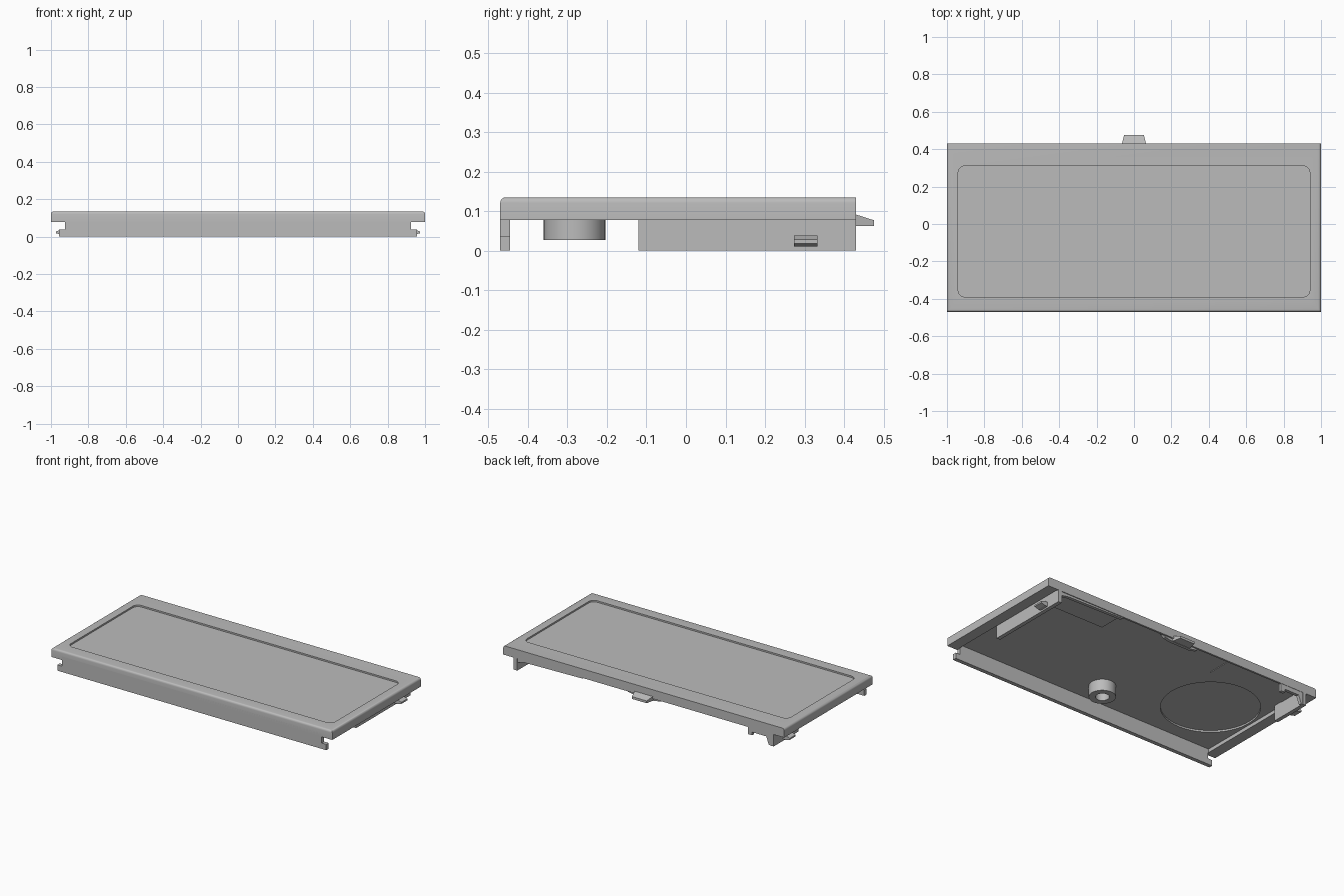
import bpy, bmesh
from math import radians, cos, sin, pi

if "Cube" in bpy.data.objects:
    bpy.data.objects.remove(bpy.data.objects["Cube"])

grey = bpy.data.materials.new("plain grey")
grey.use_nodes = True
grey.diffuse_color = (0.5, 0.5, 0.5, 1)
grey.node_tree.nodes["Principled BSDF"].inputs["Base Color"].default_value = (0.5, 0.5, 0.5, 1)

FLOOR, RIM, TOP = 0.1, 0.077, 0.135   # recess ceiling, rim underside, lid top
FRONT, BACK = -0.47, 0.43


def finish(bm, name):
    bmesh.ops.recalc_face_normals(bm, faces=bm.faces)
    mesh = bpy.data.meshes.new(name)
    bm.to_mesh(mesh)
    bm.free()
    obj = bpy.data.objects.new(name, mesh)
    mesh.materials.append(grey)
    bpy.context.collection.objects.link(obj)
    return obj


def extrude(bm, points, shift):
    face = bm.faces.new([bm.verts.new(p) for p in points])
    out = bmesh.ops.extrude_face_region(bm, geom=[face])
    verts = [g for g in out["geom"] if isinstance(g, bmesh.types.BMVert)]
    bmesh.ops.translate(bm, vec=shift, verts=verts)
    return verts


def prism(name, points, shift):
    bm = bmesh.new()
    extrude(bm, points, shift)
    return finish(bm, name)


def box(name, x0, x1, y0, y1, z0, z1):
    x0, x1 = sorted((x0, x1))
    pts = [(x0, y0, z0), (x1, y0, z0), (x1, y1, z0), (x0, y1, z0)]
    return prism(name, pts, (0, 0, z1 - z0))


def disc(name, x, y, r, z0, z1, n=64):
    pts = [(x + r * cos(2 * pi * i / n), y + r * sin(2 * pi * i / n), z0) for i in range(n)]
    return prism(name, pts, (0, 0, z1 - z0))


def rounded_box(name, x, y0, y1, r, z0, z1):
    pts = []
    corners = [(x - r, y1 - r), (r - x, y1 - r), (r - x, y0 + r), (x - r, y0 + r)]
    for k, (cx, cy) in enumerate(corners):
        for i in range(7):
            a = (k + i / 6) * pi / 2
            pts.append((cx + r * cos(a), cy + r * sin(a), z0))
    return prism(name, pts, (0, 0, z1 - z0))


def apply(obj):
    dg = bpy.context.evaluated_depsgraph_get()
    mesh = bpy.data.meshes.new_from_object(obj.evaluated_get(dg))
    obj.modifiers.clear()
    obj.data = mesh


def cut(obj, cutter):
    mod = obj.modifiers.new("cut", "BOOLEAN")
    mod.operation, mod.solver, mod.object = "DIFFERENCE", "EXACT", cutter
    apply(obj)
    bpy.data.objects.remove(cutter)


def smooth(obj):
    bpy.ops.object.select_all(action="DESELECT")
    obj.select_set(True)
    bpy.context.view_layer.objects.active = obj
    bpy.ops.object.shade_smooth_by_angle(angle=radians(32))


# Lid: slab with rounded front, sides and vertical front corners
lid = box("lid", -1, 1, FRONT, BACK, RIM, TOP)
bm = bmesh.new()
bm.from_mesh(lid.data)
rounded = []
for e in bm.edges:
    a, b = (v.co for v in e.verts)
    on_top = min(a.z, b.z) > TOP - 0.001
    on_back = min(a.y, b.y) > BACK - 0.001
    if on_top and not on_back:
        rounded.append(e)
bmesh.ops.bevel(bm, geom=rounded, offset=0.014, segments=4, profile=0.5, affect="EDGES")
bm.to_mesh(lid.data)
bm.free()

# Sunken top panel, hollow underside and round pocket
cut(lid, rounded_box("panel_cutter", 0.94, -0.39, 0.31, 0.035, TOP - 0.01, TOP + 0.05))
cut(lid, box("hollow_cutter", -0.93, 0.93, -0.445, 0.418, 0.02, FLOOR))
cut(lid, disc("pocket_cutter", -0.63, -0.07, 0.287, 0.03, FLOOR + 0.011))
smooth(lid)

# Front skirt with notched ends
front_skirt = box("front_skirt", -0.925, 0.925, FRONT, -0.445, 0, FLOOR)
for side, word in ((1, "left"), (-1, "right")):
    box(word + "_skirt_tab", side * 0.92, side * 0.957, FRONT, -0.445, 0, 0.037)

    # Side wall, longer on the left, with a wedge catch
    start = -0.12 if side > 0 else 0.18
    box(word + "_side_wall", side * 0.9, side * 0.925, start, BACK, 0, FLOOR)
    catch = [(0.92, 0.01), (0.945, 0.01), (0.972, 0.018), (0.972, 0.028), (0.945, 0.038), (0.92, 0.038)]
    prism(word + "_catch", [(side * x, 0.273, z) for x, z in catch], (0, 0.06, 0))

# Pads against the ceiling near the back corners
box("left_pad", 0.44, 0.91, 0.24, 0.425, 0.092, FLOOR + 0.002)
box("right_pad", -0.91, -0.37, 0.24, 0.425, 0.096, FLOOR + 0.002)
low_wall = [(0.91, FLOOR), (0.91, 0.05), (0.85, 0.062), (0.44, 0.07), (0.44, FLOOR)]
prism("left_back_wall", [(x, 0.405, z) for x, z in low_wall], (0, 0.02, 0))

# Bridge bracket on the right back corner
bridge = [(-0.91, FLOOR), (-0.91, 0), (-0.89, 0), (-0.87, 0.05), (-0.77, 0.05),
          (-0.77, 0.03), (-0.74, 0.03), (-0.74, FLOOR)]
prism("right_bracket", [(x, 0.408, z) for x, z in bridge], (0, 0.02, 0))

# Hollow screw boss
boss = disc("screw_boss", 0, -0.282, 0.078, 0.027, FLOOR + 0.004, 48)
cut(boss, disc("boss_cutter", 0, -0.282, 0.04, 0, FLOOR - 0.005, 48))
smooth(boss)

# Back latch: tapered hook with a short mounting wall
hook = [(0.41, 0.1), (0.425, 0.093), (0.475, 0.077), (0.475, 0.062), (0.41, 0.062)]
bm = bmesh.new()
extrude(bm, [(-0.066, y, z) for y, z in hook], (0.132, 0, 0))
for v in bm.verts:
    if v.co.y > 0.47:
        v.co.x *= 0.8
finish(bm, "latch_hook")
mount = [(-0.15, FLOOR), (-0.12, 0.07), (-0.07, 0.06), (0.07, 0.06), (0.12, 0.07), (0.15, FLOOR)]
prism("latch_mount", [(x, 0.4, z) for x, z in mount], (0, 0.02, 0))
